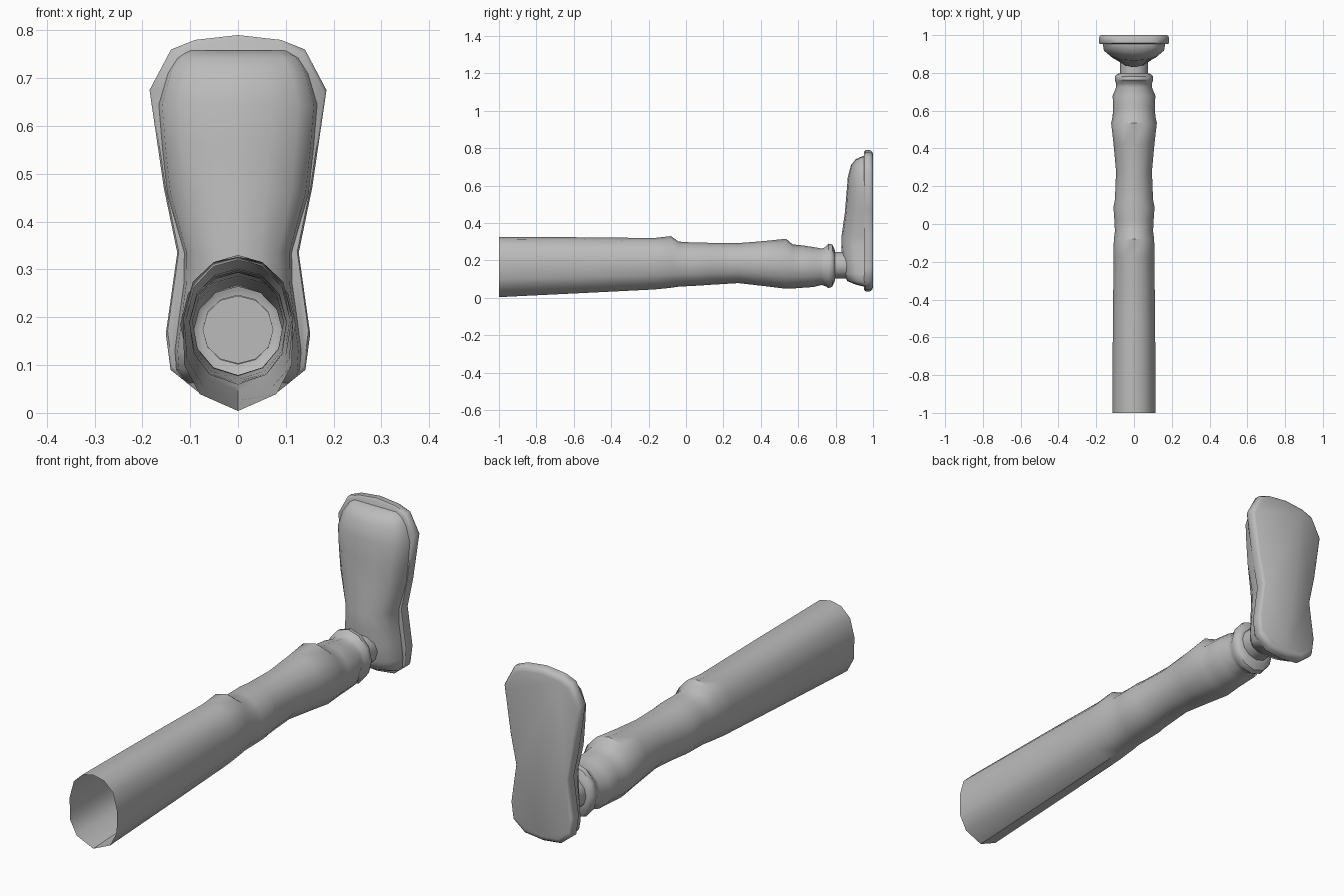
import bpy, bmesh, math

cube = bpy.data.objects.get("Cube")
if cube:
    bpy.data.objects.remove(cube, do_unlink=True)

grey = bpy.data.materials.new("plain_grey")
grey.use_nodes = True
grey.diffuse_color = (0.5, 0.5, 0.5, 1)
bsdf = next(n for n in grey.node_tree.nodes if n.type == 'BSDF_PRINCIPLED')
bsdf.inputs["Base Color"].default_value = (0.5, 0.5, 0.5, 1)


def loft(name, rings, cap_start, cap_end, smooth_angle=40):
    """Skin a list of closed rings that have equal point counts."""
    bm = bmesh.new()
    loops = [[bm.verts.new(p) for p in ring] for ring in rings]
    n = len(loops[0])
    for a, b in zip(loops, loops[1:]):
        for i in range(n):
            j = (i + 1) % n
            bm.faces.new((a[i], a[j], b[j], b[i]))
    if cap_start:
        bm.faces.new(loops[0])
    if cap_end:
        bm.faces.new(loops[-1])
    bmesh.ops.recalc_face_normals(bm, faces=bm.faces[:])
    mesh = bpy.data.meshes.new(name)
    bm.to_mesh(mesh)
    bm.free()
    mesh.materials.append(grey)
    obj = bpy.data.objects.new(name, mesh)
    bpy.context.collection.objects.link(obj)
    bpy.ops.object.select_all(action='DESELECT')
    obj.select_set(True)
    bpy.context.view_layer.objects.active = obj
    bpy.ops.object.shade_smooth_by_angle(angle=math.radians(smooth_angle))
    return obj


def mirrored(half):
    """Close a right-hand half outline whose end points lie on x = 0."""
    return half + [(-x, v) for x, v in half[-2:0:-1]]


# Leg: an open shell, keel-shaped at the thigh and round at the ankle
keel = mirrored([(0, 1), (.45, .93), (.82, .68), (1, .2),
                 (.98, -.4), (.7, -.78), (0, -1)])
circle = [(math.sin(i * math.pi / 6), math.cos(i * math.pi / 6)) for i in range(12)]

# y, half width, bottom z, top z
leg_sections = [
    (-1.00, .115, .004, .326), (-.55, .112, .026, .324), (-.17, .108, .045, .320),
    (-.08, .107, .054, .330), (-.04, .101, .060, .301), (.02, .104, .063, .297),
    (.09, .109, .067, .296), (.13, .101, .070, .294), (.28, .095, .079, .293),
    (.42, .108, .063, .304), (.535, .121, .049, .316), (.57, .113, .050, .286),
    (.62, .111, .054, .281), (.68, .113, .058, .272), (.725, .094, .069, .264),
    (.745, .095, .063, .271), (.762, .102, .052, .290), (.782, .100, .060, .286),
    (.795, .088, .088, .258), (.797, .074, .102, .246),
]
rings = []
for y, w, lo, hi in leg_sections:
    t = min(1, max(0, (y + 1) / 1.6))
    mid, h = (lo + hi) / 2, (hi - lo) / 2
    rings.append([(w * (k[0] * (1 - t) + c[0] * t), y,
                   mid + h * (k[1] * (1 - t) + c[1] * t))
                  for k, c in zip(keel, circle)])
loft("leg_shell", rings, False, False)

# Ankle peg between the leg and the foot
loft("ankle_peg", [[(.074 * x, y, .174 + .071 * z) for x, z in circle]
                   for y in (.79, .87)], True, True)

# Sole: outlined slab with a rounded rim
outline = mirrored([(0, .79), (.09, .78), (.14, .76), (.185, .675), (.155, .47),
                    (.127, .335), (.151, .165), (.141, .09), (.085, .045), (0, .035)])
rings = []
for y, s in ((.952, .975), (.959, 1), (.984, 1), (.995, .98), (1, .94)):
    rings.append([(x * s, y, .41 + (z - .41) * s) for x, z in outline])
loft("sole", rings, True, True, 50)

# Foot upper: arched sections stacked from heel to toe (z, half width, front y)
upper_sections = [
    (.062, .105, .945), (.072, .118, .905), (.09, .130, .862), (.13, .133, .845),
    (.20, .124, .838), (.27, .114, .830), (.335, .113, .832), (.46, .149, .850),
    (.56, .160, .858), (.645, .167, .865), (.71, .148, .882), (.742, .128, .908),
    (.758, .105, .945),
]
rings = []
for z, w, front in upper_sections:
    d = .96 - front
    half = [(0, front), (.4 * w, front + .06 * d), (.75 * w, front + .26 * d),
            (.95 * w, front + .55 * d), (w, .96)]
    rings.append([(x, y, z) for x, y in half[::-1] + [(-x, y) for x, y in half[1:]]])
loft("foot_upper", rings, True, True, 50)
